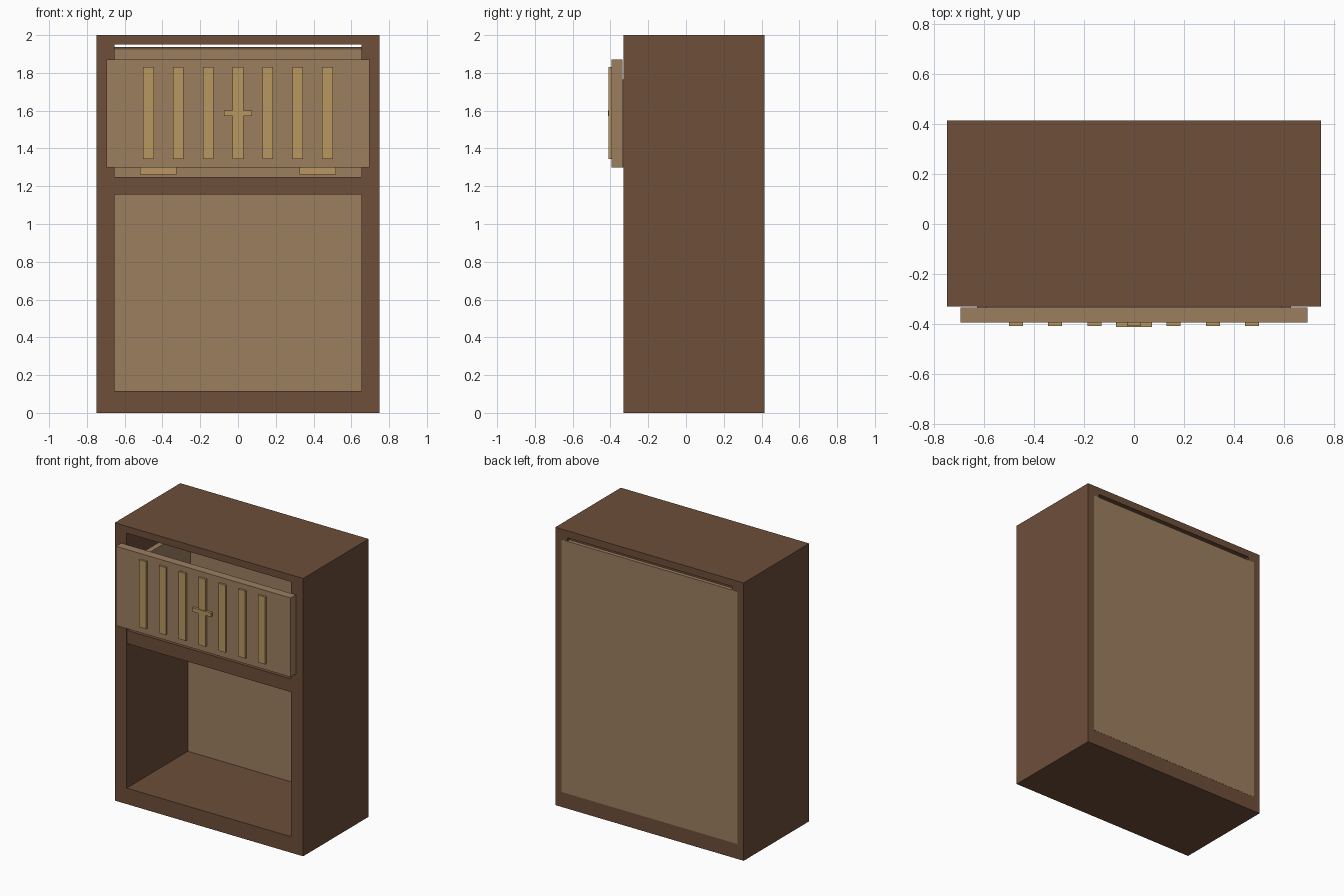
import bpy
import bmesh
from mathutils import Matrix, Vector

cube = bpy.data.objects.get("Cube")
if cube:
    bpy.data.objects.remove(cube, do_unlink=True)


def material(name, rgb):
    linear = [((c / 255 + 0.055) / 1.055) ** 2.4 for c in rgb] + [1.0]
    mat = bpy.data.materials.new(name)
    mat.use_nodes = True
    mat.diffuse_color = linear
    mat.node_tree.nodes["Principled BSDF"].inputs["Base Color"].default_value = linear
    return mat


dark_wood = material("dark wood", (109, 78, 58))
light_wood = material("light wood", (156, 126, 96))
gold_wood = material("golden wood", (183, 151, 96))


def finish(name, bm, mat):
    bmesh.ops.recalc_face_normals(bm, faces=bm.faces)
    mesh = bpy.data.meshes.new(name)
    bm.to_mesh(mesh)
    bm.free()
    mesh.materials.append(mat)
    obj = bpy.data.objects.new(name, mesh)
    bpy.context.collection.objects.link(obj)
    return obj


def box(name, mat, x, y, z):
    """Box given by its (low, high) range on each axis."""
    low, high = Vector((x[0], y[0], z[0])), Vector((x[1], y[1], z[1]))
    bm = bmesh.new()
    place = Matrix.Translation((low + high) / 2) @ Matrix.Diagonal((*(high - low), 1))
    bmesh.ops.create_cube(bm, size=1, matrix=place)
    return finish(name, bm, mat)


# Open frame: a rectangular ring pushed back through the cabinet depth
front, back = -0.33, 0.415
inner = 0.655


def ring_corners(bm, half, bottom, top):
    return [bm.verts.new((x, front, z)) for x, z in
            ((-half, bottom), (half, bottom), (half, top), (-half, top))]


bm = bmesh.new()
outside = ring_corners(bm, 0.75, 0, 2)
inside = ring_corners(bm, inner, 0.115, 1.95)
ring = [bm.faces.new((outside[i], outside[i - 1], inside[i - 1], inside[i])) for i in range(4)]
extruded = bmesh.ops.extrude_face_region(bm, geom=ring, use_keep_orig=True)
moved = [v for v in extruded["geom"] if isinstance(v, bmesh.types.BMVert)]
bmesh.ops.translate(bm, verts=moved, vec=(0, back - front, 0))
finish("cabinet_frame", bm, dark_wood)

# Shelf, back panel and the thin rail above it
box("shelf", dark_wood, (-inner, inner), (front + 0.002, 0.37), (1.155, 1.25))
box("back_panel", light_wood, (-0.7, 0.7), (0.365, back + 0.001), (0.108, 1.925))
box("back_rail", dark_wood, (-inner, inner), (0.37, 0.39), (1.925, 1.938))

# Drawer box
drawer_z = (1.3, 1.765)
box("drawer_front", light_wood, (-0.695, 0.695), (-0.395, -0.335), (1.3, 1.87))
box("drawer_bottom", light_wood, (-0.59, 0.59), (-0.335, 0.3), (1.3, 1.34))
box("drawer_back", light_wood, (-0.63, 0.63), (0.3, 0.34), drawer_z)
for side, x in (("right", (-0.63, -0.59)), ("left", (0.59, 0.63))):
    box(side + "_drawer_side", light_wood, x, (-0.335, 0.3), drawer_z)
for side, x in (("right", (-0.52, -0.325)), ("left", (0.325, 0.52))):
    box(side + "_drawer_runner", gold_wood, x, (-0.31, 0.3), (1.263, 1.3))

# Upright slats and the handle on the drawer front
for i in range(7):
    x = (i - 3) * 0.158
    box(f"slat_{i + 1}", gold_wood, (x - 0.028, x + 0.028), (-0.409, -0.39), (1.345, 1.83))
box("handle", gold_wood, (-0.073, 0.073), (-0.414, -0.392), (1.573, 1.602))
